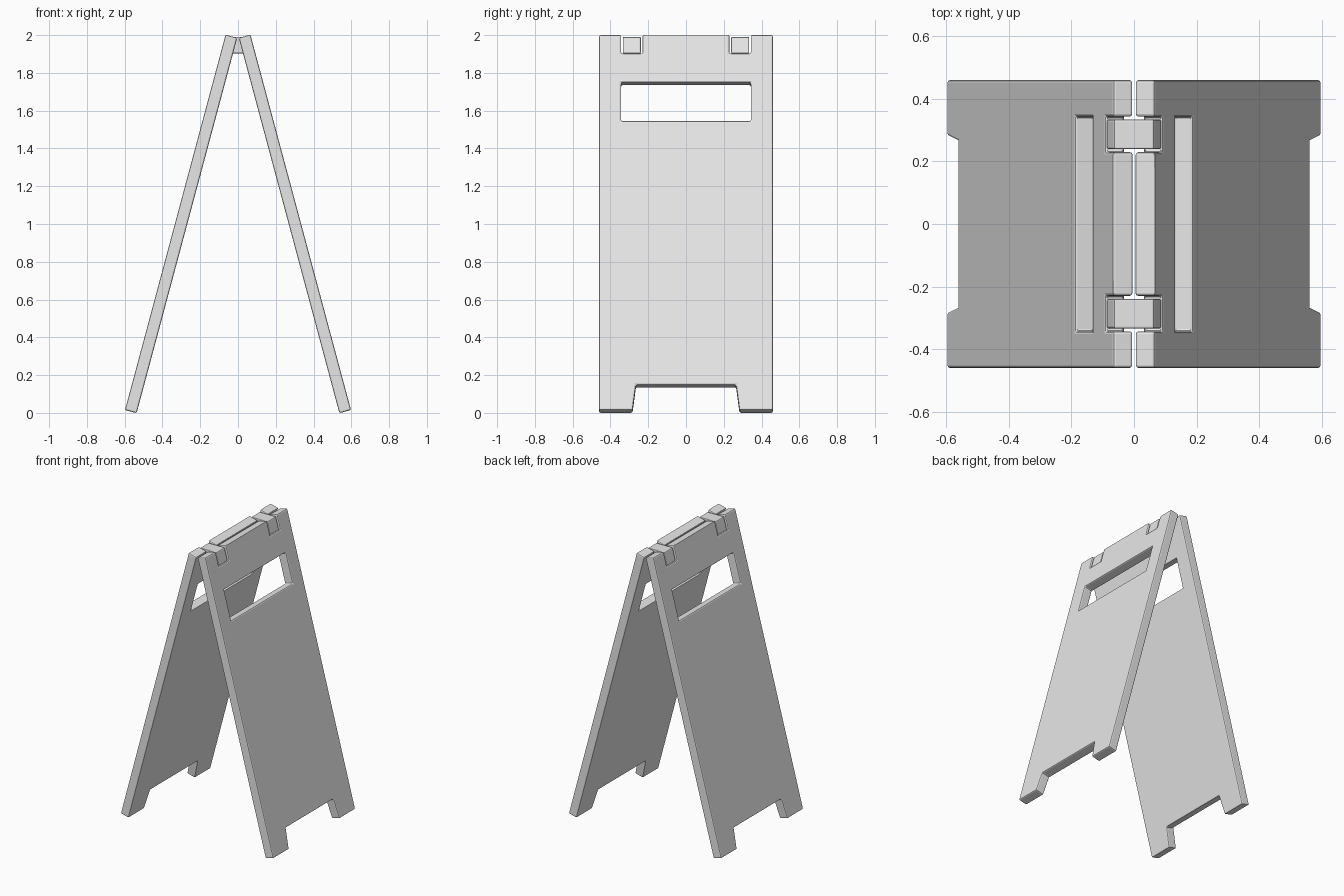
import bpy, bmesh, math
from mathutils import Vector

cube = bpy.data.objects.get("Cube")
if cube:
    bpy.data.objects.remove(cube, do_unlink=True)

grey = bpy.data.materials.new("light grey plastic")
grey.use_nodes = True
GREY = (0.8, 0.8, 0.8, 1.0)
grey.diffuse_color = GREY
grey.node_tree.nodes["Principled BSDF"].inputs["Base Color"].default_value = GREY

TILT = math.radians(15)
LENGTH, THICK, HALF = 2.057, 0.064, 0.46
DOWN = Vector((math.sin(TILT), 0, -math.cos(TILT)))
OUT = Vector((math.cos(TILT), 0, math.sin(TILT)))
TOP = Vector((0.066, 0, 2.002))


def extruded(name, loops, offset, bevel):
    """Fill closed loops (outline, then holes), thicken and bevel them."""
    bm = bmesh.new()
    edges = []
    for loop in loops:
        verts = [bm.verts.new(p) for p in loop]
        edges += [bm.edges.new((v, verts[i - 1])) for i, v in enumerate(verts)]
    bmesh.ops.triangle_fill(bm, edges=edges, use_beauty=True)
    ext = bmesh.ops.extrude_face_region(bm, geom=bm.faces[:], use_keep_orig=True)
    moved = [g for g in ext["geom"] if isinstance(g, bmesh.types.BMVert)]
    bmesh.ops.translate(bm, verts=moved, vec=offset)
    bmesh.ops.recalc_face_normals(bm, faces=bm.faces[:])
    mesh = bpy.data.meshes.new(name)
    bm.to_mesh(mesh)
    bm.free()
    mesh.materials.append(grey)
    obj = bpy.data.objects.new(name, mesh)
    bpy.context.collection.objects.link(obj)
    mod = obj.modifiers.new("soft edges", "BEVEL")
    mod.width, mod.segments, mod.limit_method = bevel, 2, "ANGLE"
    mod.angle_limit = math.radians(10)
    return obj


# Half outline: distance across, distance down from the top edge
half = [(0.23, 0), (0.23, 0.102), (0.343, 0.102), (0.343, 0), (HALF, 0),
        (HALF, LENGTH), (0.283, LENGTH), (0.265, 1.918)]
outline = half + [(-y, v) for y, v in reversed(half)]
window = [(-0.343, 0.261), (0.343, 0.261), (0.343, 0.472), (-0.343, 0.472)]


def on_panel(points):
    return [TOP + DOWN * v + Vector((0, y, 0)) for y, v in points]


# Two leaning boards with handle opening, hinge notches and feet
left = extruded("left_board", [on_panel(outline), on_panel(window)], OUT * -THICK, 0.008)
right = left.copy()
right.data = left.data.copy()
right.name = "right_board"
right.rotation_euler.z = math.pi
bpy.context.collection.objects.link(right)

# Saddle hinges bridging the notches
profile = [(-0.088, 1.903), (-0.064, 1.99), (0.064, 1.99), (0.088, 1.903)]
for name, y in (("front_hinge", -0.334), ("back_hinge", 0.239)):
    extruded(name, [[Vector((x, y, z)) for x, z in profile]], Vector((0, 0.095, 0)), 0.006)
